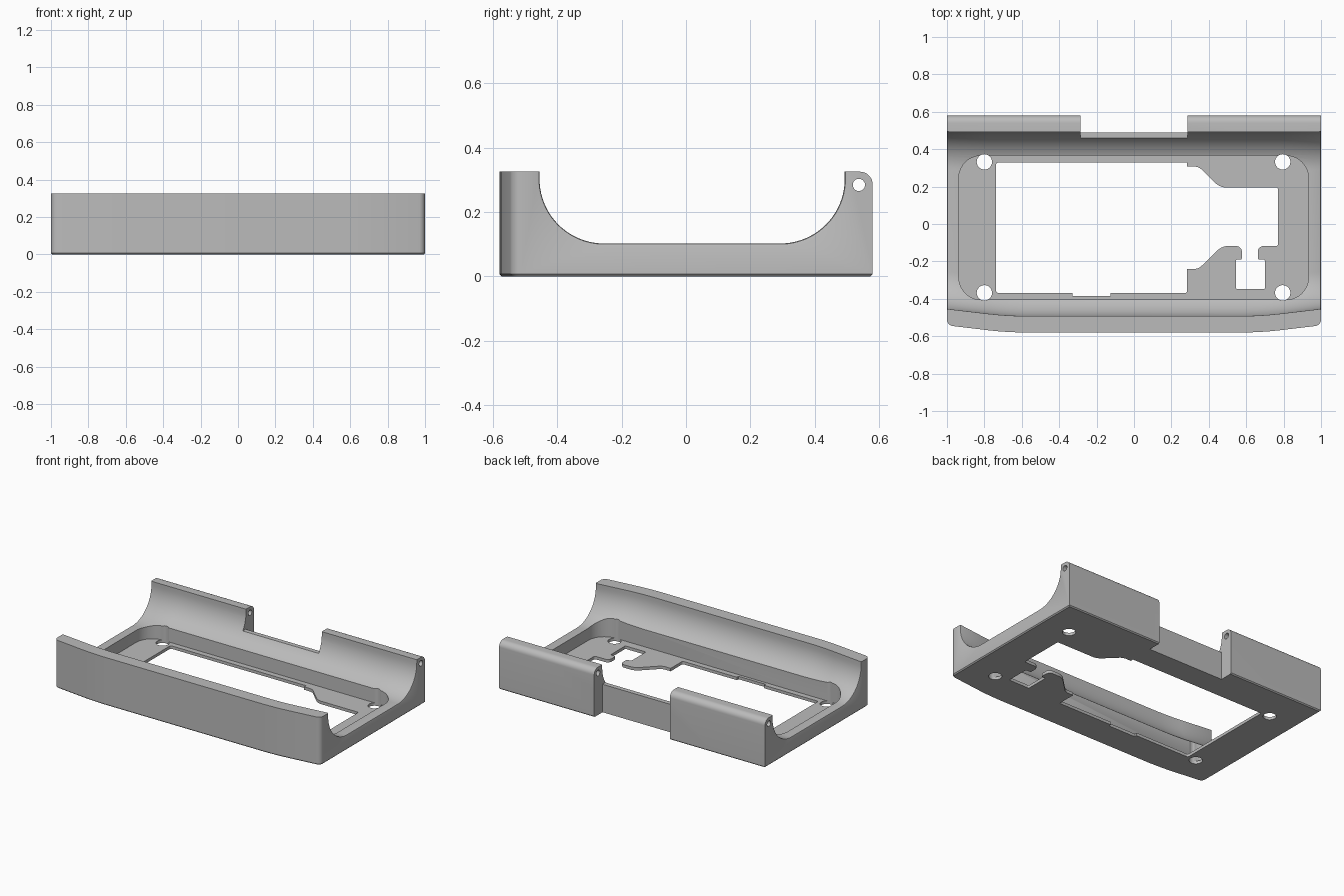
import bpy, bmesh, math
from mathutils import Vector

cube = bpy.data.objects.get("Cube")
if cube:
    bpy.data.objects.remove(cube, do_unlink=True)

grey = bpy.data.materials.new("plain_grey")
grey.use_nodes = True
grey.diffuse_color = (0.5, 0.5, 0.5, 1)
grey.node_tree.nodes["Principled BSDF"].inputs["Base Color"].default_value = (0.5, 0.5, 0.5, 1)


def make_object(name, bm):
    bmesh.ops.recalc_face_normals(bm, faces=bm.faces[:])
    mesh = bpy.data.meshes.new(name)
    bm.to_mesh(mesh)
    bm.free()
    mesh.materials.append(grey)
    obj = bpy.data.objects.new(name, mesh)
    bpy.context.collection.objects.link(obj)
    return obj


def arc(cy, cz, r, start, end, n):
    angles = [math.radians(start + (end - start) * i / n) for i in range(n + 1)]
    return [(cy + r * math.cos(a), cz + r * math.sin(a)) for a in angles]


def rounded(corners, steps=5):
    """Round each (x, y, offset) corner of a closed outline."""
    out = []
    for i, (x, y, r) in enumerate(corners):
        p = Vector((x, y))
        if r == 0:
            out.append(p)
            continue
        before = Vector(corners[i - 1][:2])
        after = Vector(corners[(i + 1) % len(corners)][:2])
        a = p + (before - p).normalized() * r
        b = p + (after - p).normalized() * r
        for k in range(steps + 1):
            t = k / steps
            w = 0.59 * 2 * t * (1 - t) * 1.2
            u, v = (1 - t) ** 2, t ** 2
            out.append((a * u + p * w + b * v) / (u + w + v))
    return out


def prism(name, outline, low, high, axis="Z"):
    bm = bmesh.new()
    place = (lambda p, h: (p[0], p[1], h)) if axis == "Z" else (lambda p, h: (h, p[0], p[1]))
    face = bm.faces.new([bm.verts.new(place(p, low)) for p in outline])
    moved = bmesh.ops.extrude_face_region(bm, geom=[face])["geom"]
    shift = (0, 0, high - low) if axis == "Z" else (high - low, 0, 0)
    bmesh.ops.translate(bm, vec=shift, verts=[g for g in moved if isinstance(g, bmesh.types.BMVert)])
    return make_object(name, bm)


def rectangle(x0, x1, y0, y1, r=0):
    return rounded([(x0, y0, r), (x1, y0, r), (x1, y1, r), (x0, y1, r)], 10)


def cut(target, cutter):
    cutter.hide_render = True
    mod = target.modifiers.new("cut", "BOOLEAN")
    mod.operation, mod.solver, mod.object = "DIFFERENCE", "EXACT", cutter
    bpy.context.view_layer.objects.active = target
    bpy.ops.object.modifier_apply(modifier=mod.name)
    bpy.data.objects.remove(cutter, do_unlink=True)


# Cradle side profile: front wall, front cove, rear cove, rounded hinge wall
TOP = 0.325
front_cove = [(-0.492, TOP)] + arc(-0.292, 0.302, 0.2, 180, 270, 20)
rear_cove = arc(0.293, 0.302, 0.2, 270, 360, 20) + [(0.493, TOP)]
hinge_top = arc(0.54, 0.285, 0.04, 90, 0, 8)
profile = [(-0.58, 0), (-0.58, TOP)] + front_cove + rear_cove + hinge_top + [(0.58, 0)]

# Loft the profile across the width, with the front bowing back at the ends
half = [(0, 0), (0.6, 0), (0.66, 0.002), (0.72, 0.006), (0.78, 0.012), (1, 0.038)]
stations = [(-x, s) for x, s in half[:0:-1]] + half[1:]
bm = bmesh.new()
rings = [[bm.verts.new((x, y + (s if y < 0 else 0), z)) for y, z in profile] for x, s in stations]
count = len(profile)
for a, b in zip(rings, rings[1:]):
    for i in range(count):
        j = (i + 1) % count
        bm.faces.new((a[i], a[j], b[j], b[i]))
bm.faces.new(rings[0])
bm.faces.new(rings[-1][::-1])
bmesh.ops.recalc_face_normals(bm, faces=bm.faces[:])


def bevel(test, offset, segments):
    edges = [e for e in bm.edges if test(e, e.verts[0].co, e.verts[1].co)]
    bmesh.ops.bevel(bm, geom=edges, offset=offset, segments=segments, profile=0.5,
                    affect="EDGES", clamp_overlap=True)
    bm.normal_update()


# Rounded front corners, softened cove ends, small chamfer round the base
bevel(lambda e, a, b: abs(a.x) > 0.999 and abs(a.x - b.x) < 1e-4 and a.y < -0.53 and b.y < -0.53,
      0.03, 5)
bevel(lambda e, a, b: abs(a.x) > 0.999 and abs(a.x - b.x) < 1e-4 and min(a.z, b.z) > 0.09
      and -0.46 < a.y < 0.494 and -0.46 < b.y < 0.494, 0.008, 2)
bevel(lambda e, a, b: max(a.z, b.z) < 1e-4 and any(f.normal.z > -0.9 for f in e.link_faces),
      0.007, 1)
cradle = make_object("cradle_body", bm)

# Recessed pocket above the thin floor
cut(cradle, prism("pocket_cutter", rectangle(-0.937, 0.933, -0.405, 0.365, 0.12), 0.02, 0.6))

# Shaped opening through the floor
opening = [(-0.737, 0.328, 0.01), (0.283, 0.328, 0), (0.283, 0.307, 0), (0.345, 0.307, 0.02),
           (0.46, 0.195, 0.03), (0.77, 0.195, 0.01), (0.77, -0.118, 0.01),
           (0.662, -0.118, 0.03), (0.662, -0.19, 0.008), (0.70, -0.19, 0.008),
           (0.70, -0.348, 0.006), (0.545, -0.348, 0.006), (0.545, -0.19, 0.008),
           (0.577, -0.19, 0.008), (0.577, -0.118, 0.03), (0.47, -0.118, 0.03),
           (0.345, -0.24, 0.02), (0.283, -0.24, 0), (0.283, -0.368, 0.008),
           (-0.125, -0.368, 0), (-0.125, -0.385, 0), (-0.33, -0.385, 0),
           (-0.33, -0.368, 0), (-0.737, -0.368, 0.01)]
cut(cradle, prism("opening_cutter", rounded(opening), -0.1, 0.06))

# Four screw holes
for x in (-0.8, 0.795):
    for y in (-0.368, 0.332):
        cut(cradle, prism("screw_hole_cutter", arc(x, y, 0.041, 0, 350, 35), -0.1, 0.5))

# Gap between the two hinge blocks, leaving a low wall
cut(cradle, prism("gap_cutter", rectangle(-0.285, 0.285, 0.49, 0.8), -0.1, 0.6))
cut(cradle, prism("low_wall_cutter", rectangle(-0.285, 0.285, 0.38, 0.8), 0.19, 0.6))

# Hinge pin bore
cut(cradle, prism("pin_cutter", arc(0.537, 0.284, 0.019, 0, 345, 23), -1.2, 1.2, "X"))

bpy.ops.object.select_all(action="DESELECT")
cradle.select_set(True)
bpy.context.view_layer.objects.active = cradle
bpy.ops.object.shade_smooth_by_angle(angle=math.radians(30))
